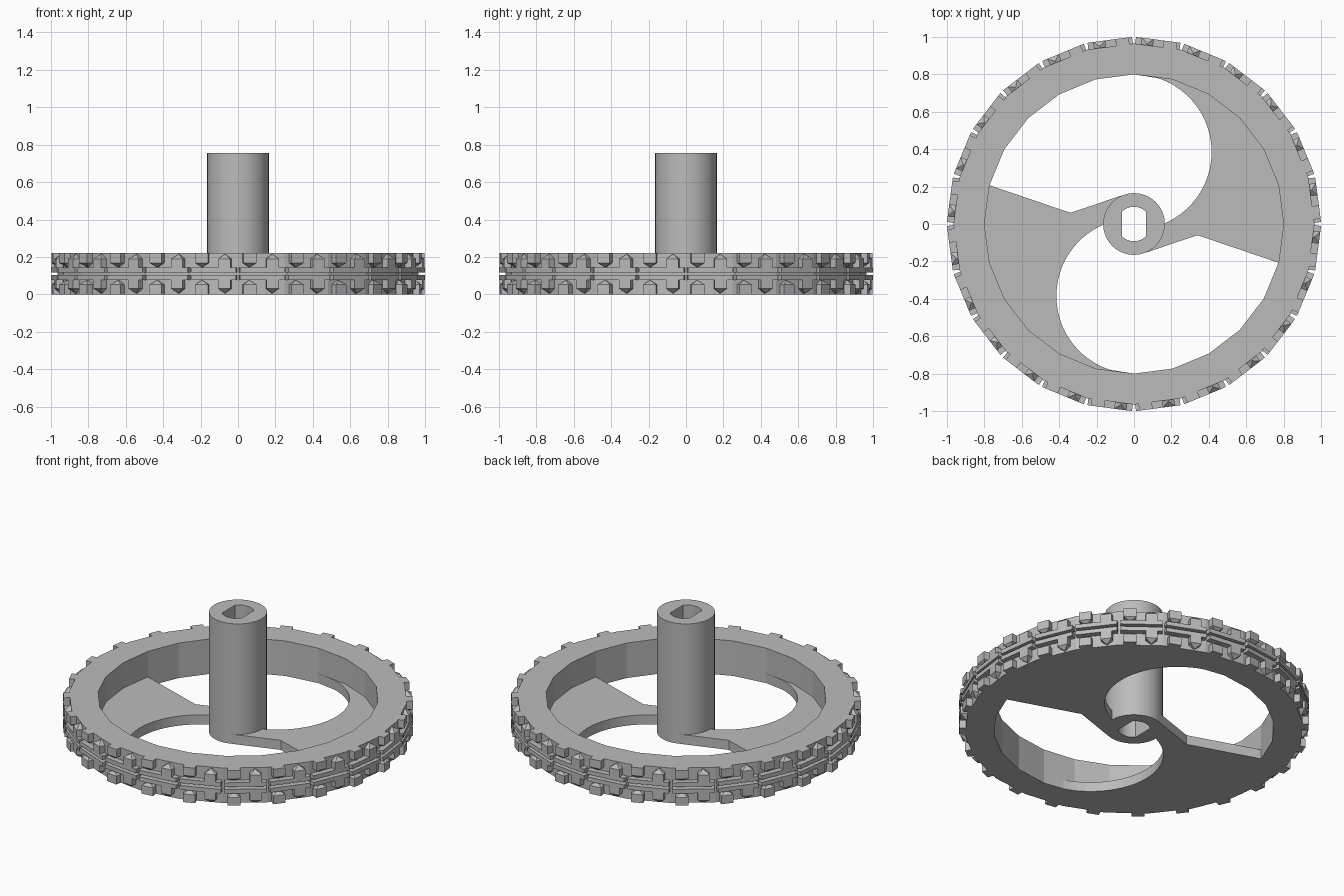
import bpy, bmesh, math
from math import sin, cos, pi, radians
from mathutils import Matrix, Vector

cube = bpy.data.objects.get("Cube")
if cube:
    bpy.data.objects.remove(cube, do_unlink=True)

grey = bpy.data.materials.new("plain grey")
grey.use_nodes = True
colour = (0.5, 0.5, 0.5, 1)
grey.diffuse_color = colour
grey.node_tree.nodes["Principled BSDF"].inputs["Base Color"].default_value = colour


def finish(name, bm):
    bmesh.ops.recalc_face_normals(bm, faces=bm.faces)
    mesh = bpy.data.meshes.new(name)
    bm.to_mesh(mesh)
    bm.free()
    mesh.materials.append(grey)
    obj = bpy.data.objects.new(name, mesh)
    bpy.context.collection.objects.link(obj)
    return obj


def polar(r, degrees):
    return (r * cos(radians(degrees)), r * sin(radians(degrees)))


def tube(name, outer, inner, z0, z1):
    """Straight tube between two outlines with equal point counts."""
    bm = bmesh.new()
    loops = [[bm.verts.new((x, y, z)) for x, y in pts]
             for pts, z in ((outer, z0), (outer, z1), (inner, z1), (inner, z0))]
    n = len(outer)
    for a, b in zip(loops, loops[1:] + loops[:1]):
        for i in range(n):
            j = (i + 1) % n
            bm.faces.new((a[i], a[j], b[j], b[i]))
    return finish(name, bm)


def prism(name, pts, z0, z1):
    bm = bmesh.new()
    face = bm.faces.new([bm.verts.new((x, y, z0)) for x, y in pts])
    top = bmesh.ops.extrude_face_region(bm, geom=[face], use_keep_orig=True)
    for v in top["geom"]:
        if isinstance(v, bmesh.types.BMVert):
            v.co.z = z1
    return finish(name, bm)


# Dimensions
HEIGHT = 0.22
MID = HEIGHT / 2
SIDES = 24
STEP = 360 / SIDES
RIM_IN, RIM_OUT = 0.8, 0.965
TREAD_IN, TREAD_OUT = 0.94, 0.993

# Rim
tube("rim", [polar(RIM_OUT, i * STEP) for i in range(SIDES)],
     [polar(RIM_IN, i * STEP) for i in range(SIDES)], 0, HEIGHT)

# Hub with a double-flat bore
angles = [i * 7.5 for i in range(48)]
bore = [(max(-0.065, min(0.065, x)), y)
        for x, y in (polar(0.092, a) for a in angles)]
hub = tube("hub", [polar(0.165, a) for a in angles], bore, 0, 0.755)
bpy.context.view_layer.objects.active = hub
hub.select_set(True)
bpy.ops.object.shade_smooth_by_angle(angle=radians(25))
hub.select_set(False)

# Two swept spokes: curved edge, hub side, straight edges, rim side
arc = [polar(0.415, a) for a in range(72, -66, -6)]
spoke = [(x, y + 0.385) for x, y in arc]
spoke += [polar(0.16, a) for a in range(0, -70, -10)]
spoke += [(0.06, -0.154), (0.34, -0.06)]
spoke += [polar(RIM_IN, a * STEP) for a in range(-1, 7)]
for name, s in (("right_spoke", -1), ("left_spoke", 1)):
    prism(name, [(s * x, s * y) for x, y in spoke], 0, 0.06)


# Tread: each hull is built in local (radial, tangent, height) space
def hull(bm, points, turn):
    verts = [bm.verts.new(turn @ Vector(p)) for p in points]
    result = bmesh.ops.convex_hull(bm, input=verts)
    spare = [g for g in result["geom_interior"] if isinstance(g, bmesh.types.BMVert)]
    bmesh.ops.delete(bm, geom=spare, context="VERTS")


def block(u0, u1, z0, z1, tip=None):
    """Box standing on the rim; tip adds a sloped point towards that height."""
    pts = [(r, u, z) for r in (TREAD_IN, TREAD_OUT) for u in (u0, u1) for z in (z0, z1)]
    if tip is not None:
        pts += [(r, (u0 + u1) / 2, tip) for r in (TREAD_IN, RIM_OUT)]
    return pts


def flip(points):
    return [(r, u, HEIGHT - z) for r, u, z in points]


parts = {
    "tread_bars": block(-0.12, 0.12, MID + 0.008, MID + 0.034),
    "tread_long_lugs": block(0.024, 0.09, MID + 0.008, 0.19, 0.215),
    "tread_edge_lugs": block(-0.102, -0.03, 0.168, HEIGHT, 0.145),
}
for name, pts in parts.items():
    bm = bmesh.new()
    for i in range(SIDES):
        turn = Matrix.Rotation(radians((i + 0.5) * STEP), 3, "Z")
        hull(bm, pts, turn)
        hull(bm, flip(pts), turn)
    finish(name, bm)
